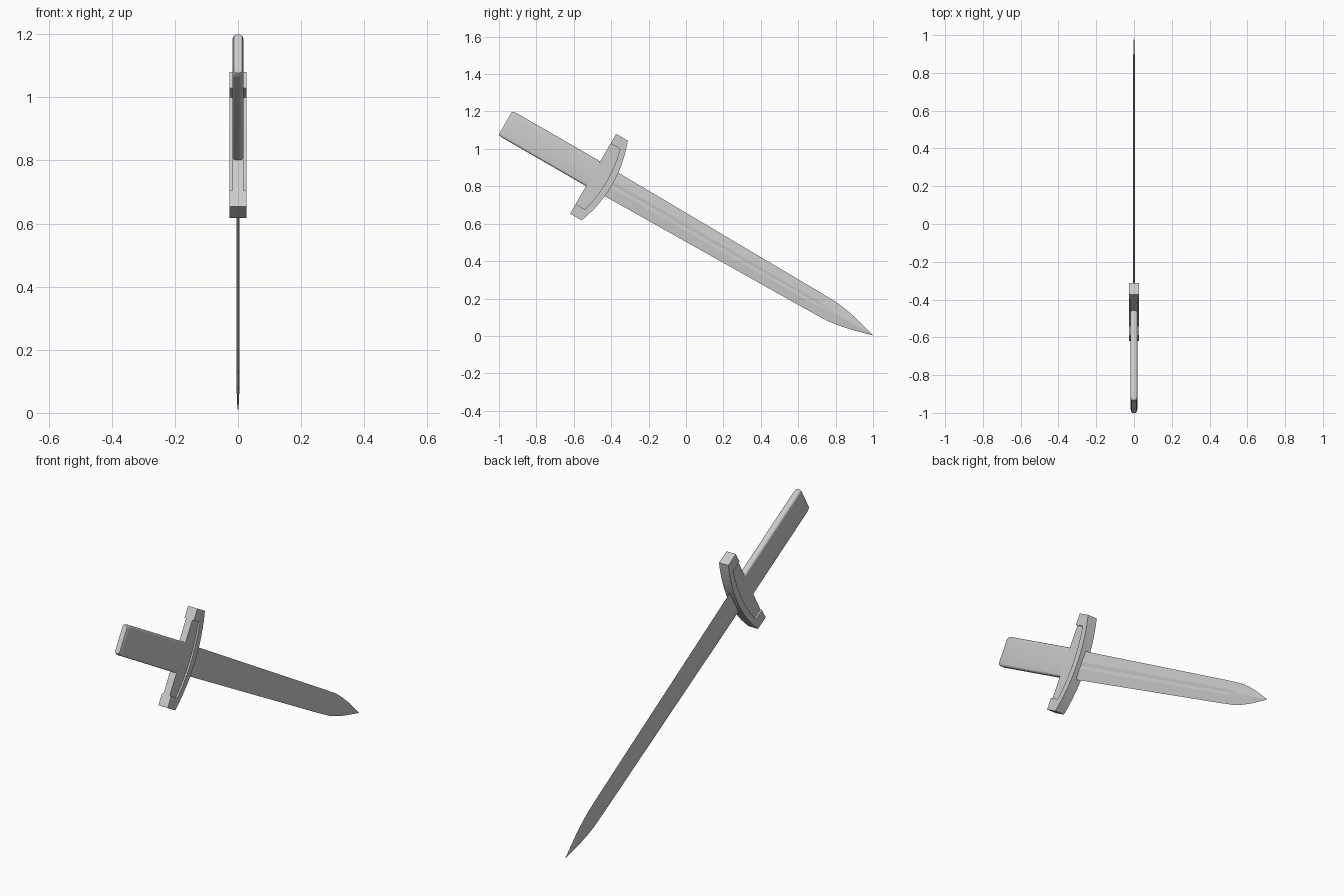
import bpy, bmesh, math
from mathutils import Matrix

if "Cube" in bpy.data.objects:
    bpy.data.objects.remove(bpy.data.objects["Cube"])

# Local frame: x = thickness, y = along the sword (tip at 0), z = width
PLACE = Matrix.Translation((0, 1, 0.003)) @ Matrix.Rotation(math.radians(-30), 4, 'X')


def finish(bm, name, smooth_angle=None):
    bmesh.ops.recalc_face_normals(bm, faces=bm.faces)
    me = bpy.data.meshes.new(name)
    bm.to_mesh(me)
    bm.free()
    ob = bpy.data.objects.new(name, me)
    bpy.context.collection.objects.link(ob)
    ob.matrix_world = PLACE
    if smooth_angle:
        bpy.ops.object.select_all(action='DESELECT')
        ob.select_set(True)
        bpy.context.view_layer.objects.active = ob
        bpy.ops.object.shade_smooth_by_angle(angle=math.radians(smooth_angle))
    return ob


def loft(name, rings, tip=None, smooth_angle=None):
    bm = bmesh.new()
    vr = [[bm.verts.new(p) for p in r] for r in rings]
    n = len(vr[0])
    for a, b in zip(vr, vr[1:]):
        for i in range(n):
            bm.faces.new((a[i], a[(i + 1) % n], b[(i + 1) % n], b[i]))
    bm.faces.new(vr[0])
    if tip:
        t = bm.verts.new(tip)
        for i in range(n):
            bm.faces.new((vr[-1][i], vr[-1][(i + 1) % n], t))
    else:
        bm.faces.new(vr[-1])
    return finish(bm, name, smooth_angle)


def plate(name, outline, half):
    bm = bmesh.new()
    f = bm.faces.new([bm.verts.new((-half, y, z)) for y, z in outline])
    ext = bmesh.ops.extrude_face_region(bm, geom=[f])
    verts = [g for g in ext['geom'] if isinstance(g, bmesh.types.BMVert)]
    bmesh.ops.translate(bm, verts=verts, vec=(2 * half, 0, 0))
    return finish(bm, name)


# Blade: station, half width, fuller half width, ridge thickness, fuller floor
stations = [(-1.66, .073, .018, .0055, .003), (-.36, .058, .014, .005, .003),
            (-.25, .055, .003, .005, .0049), (-.19, .047, .003, .0048, .0048),
            (-.12, .033, .002, .004, .004), (-.05, .014, .001, .0025, .0025)]
rings = []
for y, w, f, h, d in stations:
    rings.append([(0, y, w), (h, y, f), (d, y, 0), (h, y, -f),
                  (0, y, -w), (-h, y, -f), (-d, y, 0), (-h, y, f)])
loft("blade", rings, tip=(0, 0, 0))


# Guard: thin core plus a thick rim with end blocks, open toward the grip
def arc(mid, end, half, n=12):
    pts = []
    for i in range(n + 1):
        z = half * (1 - 2 * i / n)
        pts.append((mid + (end - mid) * (z / half) ** 2, z))
    return pts


BACK = -1.728
front = arc(-1.61, -1.656, .246)
inner = arc(-1.645, -1.67, .187)
plate("guard_core", [(BACK, .22)] + arc(-1.63, -1.66, .22) + [(BACK, -.22)], .018)
plate("guard_rim", [(BACK, .246)] + front + [(BACK, -.246), (BACK, -.187)]
      + inner[::-1] + [(BACK, .187)], .027)


# Grip: flat bar with rounded long edges and a softened end
def rounded(y, hx, hz, r, n=4):
    pts = []
    for k, (sx, sz) in enumerate(((1, 1), (-1, 1), (-1, -1), (1, -1))):
        for i in range(n + 1):
            a = math.pi / 2 * (k + i / n)
            pts.append((sx * (hx - r) + r * math.cos(a), y, sz * (hz - r) + r * math.sin(a)))
    return pts


loft("grip", [rounded(-2.27, .013, .070, .010), rounded(-2.262, .016, .074, .012),
              rounded(-2.245, .018, .076, .013), rounded(-1.69, .018, .076, .013)],
     smooth_angle=40)
